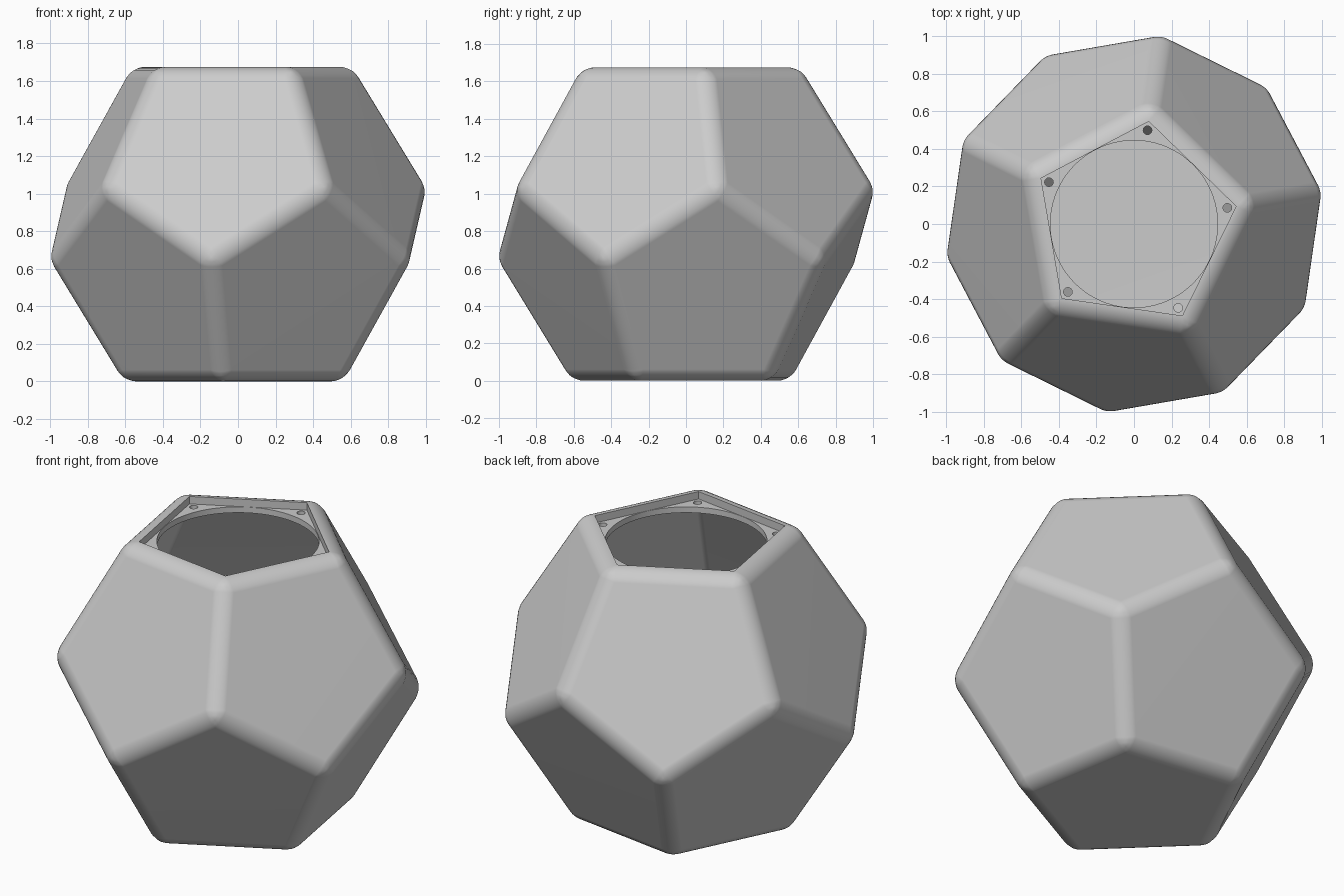
import bpy
import bmesh
from math import sqrt, cos, sin, tan, radians, atan
from mathutils import Vector

if "Cube" in bpy.data.objects:
    bpy.data.objects.remove(bpy.data.objects["Cube"], do_unlink=True)

INRADIUS = 0.8375          # half the distance between opposite faces
TURN = radians(81.8)       # direction of one top corner
STEP = radians(72)
PHI = (1 + sqrt(5)) / 2
HALF_FOLD = atan(2) / 2    # half the angle between neighbouring face normals


def polar(radius, angle, z):
    return Vector((radius * cos(angle), radius * sin(angle), z))


def new_object(name, bm):
    bmesh.ops.recalc_face_normals(bm, faces=bm.faces)
    mesh = bpy.data.meshes.new(name)
    bm.to_mesh(mesh)
    bm.free()
    obj = bpy.data.objects.new(name, mesh)
    bpy.context.collection.objects.link(obj)
    return obj


def rounded_dodecahedron(name, inradius, fillet, segments):
    """Regular dodecahedron resting on a face, edges rounded by a fillet radius."""
    bm = bmesh.new()
    ring = inradius * 2 / PHI ** 2
    for k in range(5):
        a = TURN + k * STEP
        for radius, z in ((ring, inradius), (ring * PHI, inradius / PHI ** 3)):
            p = polar(radius, a, z)
            bm.verts.new(p)
            bm.verts.new(-p)
    bmesh.ops.convex_hull(bm, input=bm.verts)
    bmesh.ops.dissolve_limit(bm, angle_limit=radians(5),
                             verts=bm.verts, edges=bm.edges)
    bmesh.ops.bevel(bm, geom=list(bm.edges), offset=fillet * tan(HALF_FOLD),
                    offset_type='OFFSET', segments=segments, profile=0.5,
                    affect='EDGES')
    bmesh.ops.translate(bm, verts=bm.verts, vec=(0, 0, INRADIUS))
    return new_object(name, bm)


def prism(name, sides, radius, bottom, top, turn=0.0, centre=(0, 0, 0)):
    bm = bmesh.new()
    loops = []
    for z in (bottom, top):
        loops.append([bm.verts.new(Vector(centre) +
                                   polar(radius, turn + k * radians(360) / sides, z))
                      for k in range(sides)])
    low, high = loops
    bm.faces.new(low)
    bm.faces.new(high)
    for k in range(sides):
        j = (k + 1) % sides
        bm.faces.new((low[k], low[j], high[j], high[k]))
    return new_object(name, bm)


def cut(target, cutter):
    cutter.hide_render = True
    mod = target.modifiers.new("cut", 'BOOLEAN')
    mod.operation = 'DIFFERENCE'
    mod.solver = 'EXACT'
    mod.object = cutter
    bpy.context.view_layer.objects.active = target
    bpy.ops.object.modifier_apply(modifier=mod.name)
    bpy.data.objects.remove(cutter, do_unlink=True)


# Hollow shell
top = 2 * INRADIUS
shell = rounded_dodecahedron("planter_shell", INRADIUS, 0.11, 6)
cut(shell, rounded_dodecahedron("cavity", INRADIUS - 0.08, 0.03, 3))

# Pentagonal lid seat and round mouth
cut(shell, prism("lid_seat", 5, 0.552, top - 0.045, top + 0.1, TURN))
cut(shell, prism("mouth", 96, 0.445, top - 0.2, top + 0.1))

# Pin holes in the seat corners
for k in range(5):
    spot = polar(0.505, TURN + k * STEP, 0)
    cut(shell, prism("pin_hole", 24, 0.023, top - 0.13, top + 0.1, centre=spot))

# Plain grey finish
grey = bpy.data.materials.new("plain_grey")
grey.use_nodes = True
colour = (0.6, 0.6, 0.6, 1)
grey.diffuse_color = colour
grey.node_tree.nodes["Principled BSDF"].inputs["Base Color"].default_value = colour
shell.data.materials.clear()
shell.data.materials.append(grey)

# Soft fillets with flat panels
bpy.ops.object.select_all(action='DESELECT')
shell.select_set(True)
bpy.context.view_layer.objects.active = shell
bpy.ops.object.shade_smooth_by_angle(angle=radians(30))
weighted = shell.modifiers.new("flat_panels", 'WEIGHTED_NORMAL')
weighted.keep_sharp = True
